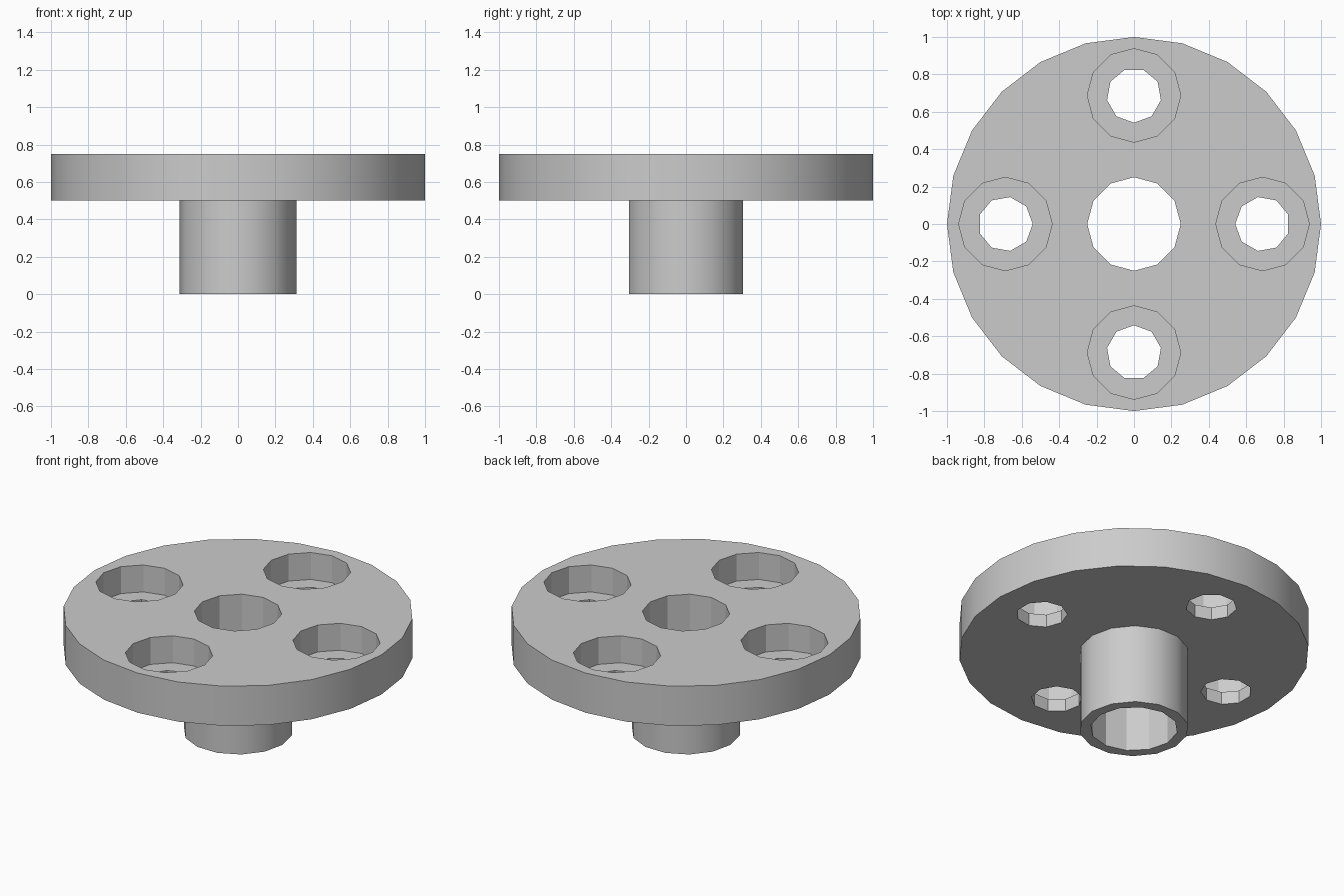
import bpy
from math import pi, cos, sin, radians

cube = bpy.data.objects.get("Cube")
if cube:
    bpy.data.objects.remove(cube, do_unlink=True)

grey = bpy.data.materials.new("plain_grey")
grey.use_nodes = True
colour = (0.6, 0.6, 0.6, 1)
grey.diffuse_color = colour
grey.node_tree.nodes["Principled BSDF"].inputs["Base Color"].default_value = colour

TOP, UNDER, FLOOR = 0.75, 0.5, 0.58
BOLT_CIRCLE = 0.6875


def cylinder(name, sides, radius, z0, z1, x=0, y=0, turn=0):
    bpy.ops.mesh.primitive_cylinder_add(
        vertices=sides, radius=radius, depth=z1 - z0,
        location=(x, y, (z0 + z1) / 2), rotation=(0, 0, turn))
    obj = bpy.context.object
    obj.name = name
    obj.data.materials.append(grey)
    return obj


def combine(target, tool, operation):
    mod = target.modifiers.new(operation.lower(), "BOOLEAN")
    mod.object = tool
    mod.operation = operation
    mod.solver = "EXACT"
    bpy.context.view_layer.objects.active = target
    bpy.ops.object.modifier_apply(modifier=mod.name)
    bpy.data.objects.remove(tool, do_unlink=True)


# Disc with the hub sleeve below it
flange = cylinder("flanged_hub", 24, 1, UNDER, TOP)
combine(flange, cylinder("sleeve", 14, 0.3125, 0, FLOOR, turn=pi / 2), "UNION")

# Central bore through both
combine(flange, cylinder("bore_cutter", 12, 0.25, -0.1, 1), "DIFFERENCE")

# Four counterbored bolt holes
for i in range(4):
    a = i * pi / 2
    x, y = BOLT_CIRCLE * cos(a), BOLT_CIRCLE * sin(a)
    combine(flange, cylinder("counterbore_cutter", 12, 0.25, FLOOR, 1, x, y), "DIFFERENCE")
    combine(flange, cylinder("bolt_hole_cutter", 9, 0.146, 0.4, 0.9, x, y, a + pi / 2),
            "DIFFERENCE")

# Smooth outer walls, faceted holes
bpy.ops.object.select_all(action="DESELECT")
flange.select_set(True)
bpy.context.view_layer.objects.active = flange
bpy.ops.object.shade_smooth_by_angle(angle=radians(28))
